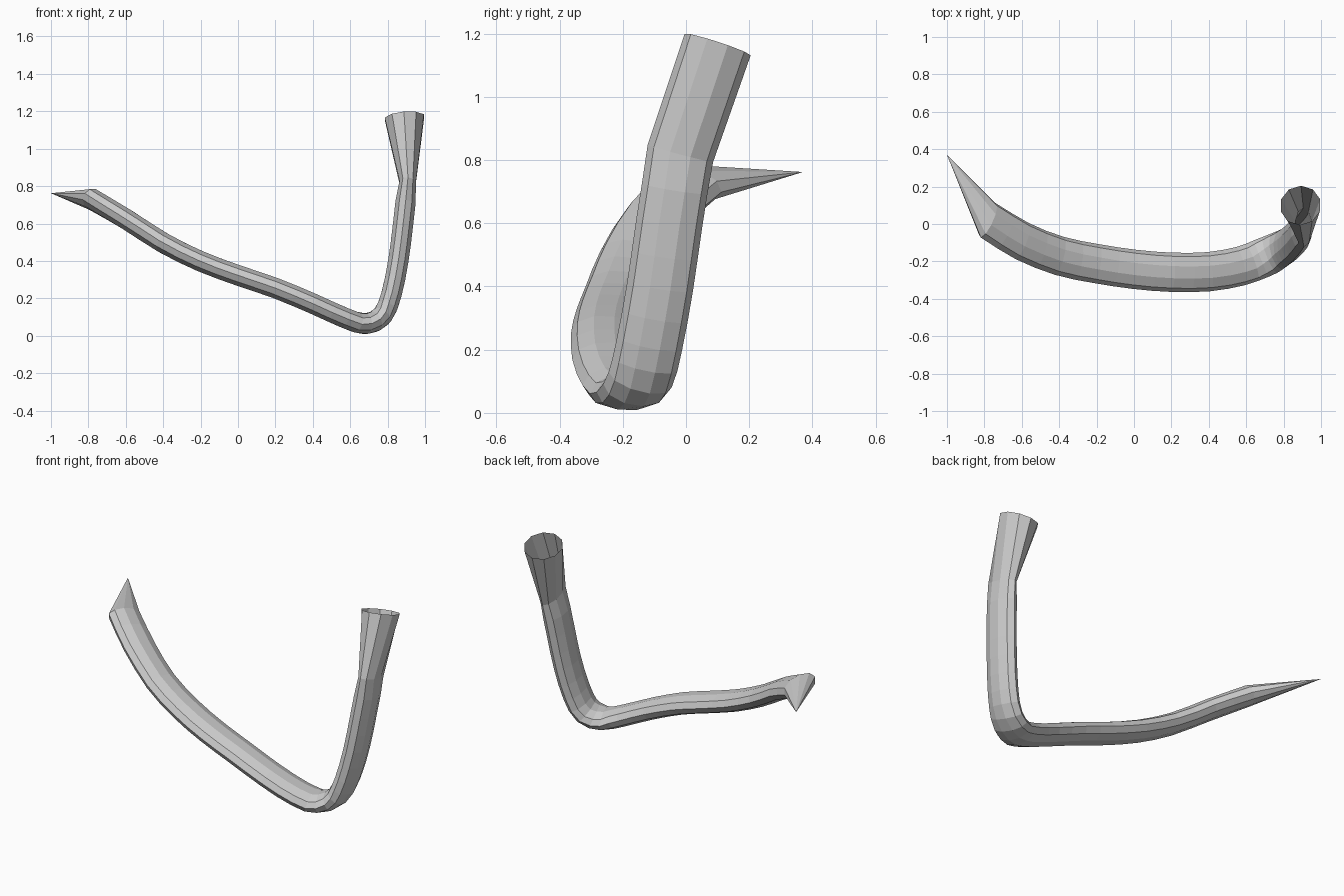
import bpy, bmesh, math
from mathutils import Vector

if "Cube" in bpy.data.objects:
    bpy.data.objects.remove(bpy.data.objects["Cube"])

SIDES = 10

# centreline of the bent blade, from the pointed end to the neck of the socket
path = [Vector(p) for p in [
    (-0.78, 0.02, 0.73), (-0.60, -0.09, 0.625), (-0.40, -0.17, 0.497),
    (-0.20, -0.212, 0.398), (0.0, -0.242, 0.323), (0.20, -0.258, 0.255),
    (0.40, -0.255, 0.172), (0.57, -0.225, 0.096), (0.68, -0.185, 0.064),
    (0.77, -0.145, 0.105), (0.82, -0.115, 0.22), (0.857, -0.082, 0.40),
    (0.883, -0.053, 0.60), (0.907, -0.018, 0.82)]]


def spline(pts, i, t):
    """Catmull-Rom point and tangent between pts[i] and pts[i + 1]."""
    b, c = pts[i], pts[i + 1]
    a = pts[i - 1] if i else b * 2 - c
    d = pts[i + 2] if i + 2 < len(pts) else c * 2 - b
    k1, k2, k3 = (c - a) / 2, a - 2.5 * b + 2 * c - d / 2, (d - a) / 2 + 1.5 * (b - c)
    return b + k1 * t + k2 * t * t + k3 * t ** 3, k1 + 2 * k2 * t + 3 * k3 * t * t


def ring(bm, centre, tangent, half_width, half_thick, side=Vector((0, 1, 0))):
    """Oval cross-section at right angles to the tangent."""
    t = tangent.normalized()
    w = (side - t * side.dot(t)).normalized()
    n = t.cross(w)
    return [bm.verts.new(centre + w * half_width * math.cos(a) + n * half_thick * math.sin(a))
            for a in (2 * math.pi * k / SIDES for k in range(SIDES))]


bm = bmesh.new()
rings = []

# flattened bar
for i in range(len(path) - 1):
    for t in (0, 0.5):
        p, d = spline(path, i, t)
        side = Vector((0.55, 0.7, -0.4)) if i == 0 and t == 0 else Vector((0, 1, 0))
        if i == 0 and t:
            side = Vector((0.2, 0.9, -0.15))
        rings.append(ring(bm, p, d, 0.105, 0.057, side))
p, d = spline(path, len(path) - 2, 1)
rings.append(ring(bm, p, Vector((0.06, 0.25, 0.95)), 0.107, 0.046))

# flared open socket mouth
rings.append(ring(bm, Vector((0.89, 0.10, 1.165)), Vector((-0.08, 0.31, 0.95)), 0.11, 0.11))

for a, b in zip(rings, rings[1:]):
    for k in range(SIDES):
        j = (k + 1) % SIDES
        bm.faces.new((a[k], a[j], b[j], b[k]))

# sharp point
tip = bm.verts.new((-1.0, 0.37, 0.762))
for k in range(SIDES):
    bm.faces.new((tip, rings[0][(k + 1) % SIDES], rings[0][k]))

bmesh.ops.recalc_face_normals(bm, faces=bm.faces)
mesh = bpy.data.meshes.new("hooked_blade")
bm.to_mesh(mesh)
bm.free()
blade = bpy.data.objects.new("hooked_blade", mesh)
bpy.context.collection.objects.link(blade)
